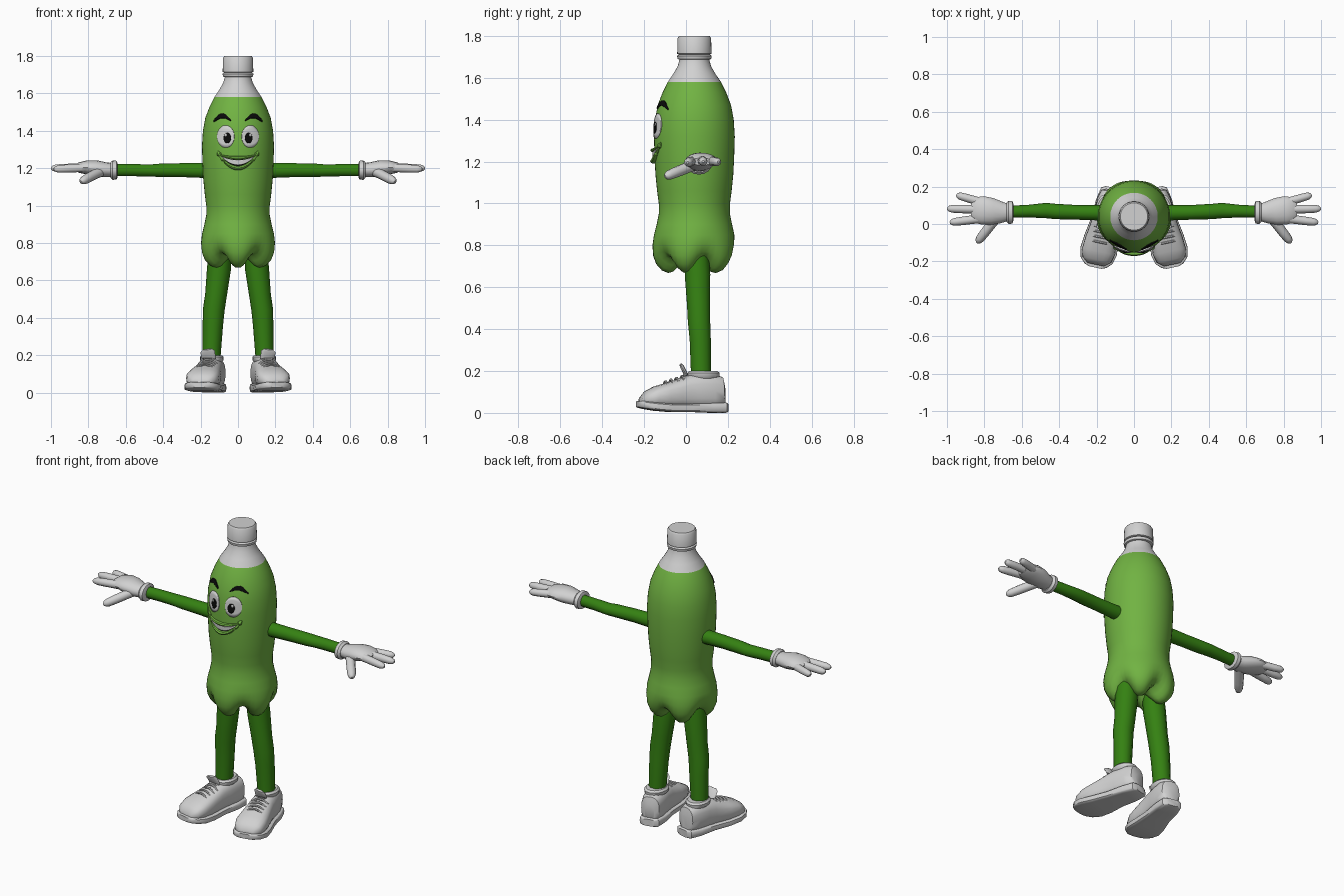
import bpy, bmesh, math
from mathutils import Vector

if "Cube" in bpy.data.objects:
    bpy.data.objects.remove(bpy.data.objects["Cube"])

CY = 0.04  # body axis in y


def material(name, rgb):
    m = bpy.data.materials.new(name)
    m.diffuse_color = (*rgb, 1)
    m.use_nodes = True
    m.node_tree.nodes["Principled BSDF"].inputs["Base Color"].default_value = m.diffuse_color
    return m


GREEN = material("leaf green", (0.165, 0.45, 0.055))
DARK = material("dark green", (0.035, 0.22, 0.006))
WHITE = material("soft white", (0.64, 0.64, 0.64))
BLACK = material("black", (0.003, 0.003, 0.003))


def finish(name, bm, mats, mirror=False, angle=40, recalc=True):
    if recalc:
        bmesh.ops.recalc_face_normals(bm, faces=bm.faces)
    me = bpy.data.meshes.new(name)
    bm.to_mesh(me)
    bm.free()
    ob = bpy.data.objects.new(name, me)
    bpy.context.collection.objects.link(ob)
    for m in mats:
        me.materials.append(m)
    bpy.ops.object.select_all(action='DESELECT')
    ob.select_set(True)
    bpy.context.view_layer.objects.active = ob
    bpy.ops.object.shade_smooth_by_angle(angle=math.radians(angle))
    if mirror:
        ob.modifiers.new("mirror", 'MIRROR')
    return ob


def loft(name, rings, mats, mirror=False, rule=None, angle=40):
    """Skin a stack of closed rings and cap both ends."""
    bm = bmesh.new()
    vs = [[bm.verts.new(p) for p in ring] for ring in rings]
    n = len(vs[0])
    for a, b in zip(vs, vs[1:]):
        for i in range(n):
            bm.faces.new((a[i], a[(i + 1) % n], b[(i + 1) % n], b[i]))
    bm.faces.new(vs[0])
    bm.faces.new(vs[-1])
    if rule:
        for f in bm.faces:
            f.material_index = rule(f.calc_center_median())
    return finish(name, bm, mats, mirror, angle)


def tube(name, pts, mat, mirror=False, n=12):
    """Tube through (x, y, z, side radius, up radius) points."""
    P = [Vector(p[:3]) for p in pts]
    rings = []
    for i, p in enumerate(pts):
        t = (P[min(i + 1, len(P) - 1)] - P[max(i - 1, 0)]).normalized()
        ref = Vector((0, 1, 0)) if abs(t.z) > 0.7 else Vector((0, 0, 1))
        s = t.cross(ref).normalized()
        u = s.cross(t)
        rings.append([P[i] + s * p[3] * math.cos(k * math.tau / n) + u * p[4] * math.sin(k * math.tau / n)
                      for k in range(n)])
    return loft(name, rings, [mat], mirror)


# Bottle body: (z, radius, lobe depth, lobe lift), bottom to top
BODY = [(0.76, 0.02, 0, 0), (0.715, 0.06, 0.1, 0.02), (0.675, 0.10, 0.15, 0.06), (0.668, 0.125, 0.2, 0.07),
        (0.68, 0.155, 0.2, 0.06), (0.71, 0.182, 0.17, 0.04), (0.75, 0.197, 0.11, 0.02), (0.80, 0.2, 0.05, 0.01),
        (0.85, 0.193, 0.01, 0), (0.90, 0.18, 0, 0), (0.95, 0.17, 0, 0), (1.0, 0.17, 0, 0), (1.06, 0.178, 0, 0),
        (1.14, 0.186, 0, 0), (1.22, 0.19, 0, 0), (1.32, 0.193, 0, 0), (1.40, 0.188, 0, 0), (1.47, 0.175, 0, 0),
        (1.53, 0.152, 0, 0), (1.58, 0.127, 0, 0), (1.62, 0.10, 0, 0), (1.655, 0.08, 0, 0), (1.69, 0.07, 0, 0),
        (1.72, 0.068, 0, 0)]


def body_ring(z, r, depth, lift, n=50):
    out = []
    for k in range(n):
        a = -math.pi / 2 + k * math.tau / n
        valley = (0.5 - 0.5 * math.cos(5 * (a + math.pi / 2))) ** 1.5
        rr = r * (1 - depth * valley)
        out.append((rr * math.cos(a), CY + rr * math.sin(a), z + lift * valley))
    return out


loft("bottle_body", [body_ring(*b) for b in BODY], [GREEN, WHITE], rule=lambda c: int(c.z > 1.58))


def stack(name, prof, mat, n=32):
    loft(name, [body_ring(z, r, 0, 0, n) for z, r in prof], [mat])


# Neck ring and screw cap
stack("neck_ring", [(1.685, 0.066), (1.69, 0.08), (1.705, 0.083), (1.713, 0.07)], WHITE)
stack("bottle_cap", [(1.712, 0.076), (1.715, 0.082), (1.79, 0.08), (1.80, 0.073)], WHITE)


def front_y(x, z):
    """Front surface of the body at x, z."""
    for a, b in zip(BODY[8:], BODY[9:]):
        if a[0] <= z <= b[0]:
            r = a[1] + (b[1] - a[1]) * (z - a[0]) / (b[0] - a[0])
            return CY - math.sqrt(r * r - x * x)


def plate(name, cols, off, mat, mirror=False):
    """Thin plate hugging the body front, from (x, low z, high z) columns."""
    bm = bmesh.new()
    grid = []
    for x, lo, hi in cols:
        zs = [lo + (hi - lo) * k / 6 for k in range(7)]
        grid.append([bm.verts.new((x, front_y(x, z) - off, z)) for z in zs])
    for a, b in zip(grid, grid[1:]):
        for k in range(6):
            bm.faces.new((a[k], b[k], b[k + 1], a[k + 1]))
    ob = finish(name, bm, [mat], mirror, recalc=False)
    s = ob.modifiers.new("thickness", 'SOLIDIFY')
    s.thickness, s.offset = 0.008, -1


def oval(cx, cz, w, h, n=16):
    cols = []
    for k in range(n + 1):
        c = -math.cos(math.pi * k / n)
        s = max(0.03, math.sin(math.pi * k / n))
        cols.append((cx + w * c, cz - h * s, cz + h * s))
    return cols


# Eyes, pupils, glints and brows
plate("eye", oval(0.066, 1.37, 0.046, 0.06), 0.006, WHITE, True)
plate("pupil", oval(0.058, 1.362, 0.02, 0.028), 0.009, BLACK, True)
plate("eye_glint", oval(0.066, 1.378, 0.007, 0.008, 8), 0.011, WHITE, True)
brow = []
for k in range(13):
    t = k / 12
    mid = 1.445 + 0.036 * math.sin(math.pi * (0.1 + 0.85 * t))
    h = 0.003 + 0.009 * math.sin(math.pi * t) ** 0.7
    brow.append((0.04 + 0.092 * t, mid - h, mid + h))
plate("eyebrow", brow, 0.007, BLACK, True)


# Smiling mouth: dark opening, teeth, lips and cheek dimples
def smile(w, top, low, corner, n=20):
    cols = []
    for k in range(n + 1):
        t = -1 + 2 * k / n
        cols.append((w * t, low + (corner - low) * t * t - 0.0005, top + (corner - top) * t * t + 0.0005))
    return cols


mouth = smile(0.1, 1.245, 1.212, 1.272)
plate("mouth_opening", mouth, 0.006, BLACK)
plate("teeth", smile(0.088, 1.243, 1.219, 1.262), 0.010, WHITE)


def lip(name, side, dz, r):
    pts = []
    for i, c in enumerate(mouth):
        q = r * (0.35 + 0.65 * math.sin(math.pi * i / 20))
        z = c[side] + dz * math.sin(math.pi * i / 20)
        pts.append((c[0], front_y(c[0], z) - 0.004, z, q * 1.5, q))
    tube(name, pts, GREEN, n=8)


lip("upper_lip", 2, 0.009, 0.010)
lip("lower_lip", 1, -0.010, 0.012)
tube("cheek", [(0.09, front_y(0.09, 1.262), 1.262, 0.006, 0.006), (0.1, front_y(0.1, 1.275) - 0.003, 1.275, 0.013, 0.011),
               (0.108, front_y(0.108, 1.29), 1.29, 0.005, 0.005)], GREEN, True, 8)

# Arms and legs
tube("arm", [(0.15, 0.06, 1.188, 0.042, 0.043), (0.3, 0.062, 1.19, 0.039, 0.039), (0.42, 0.067, 1.189, 0.041, 0.037),
             (0.47, 0.072, 1.188, 0.041, 0.034), (0.56, 0.069, 1.19, 0.034, 0.034), (0.67, 0.065, 1.19, 0.032, 0.034)],
     DARK, True, 10)
tube("leg", [(0.143, 0.072, 0.17, 0.048, 0.05), (0.135, 0.068, 0.35, 0.054, 0.053), (0.13, 0.062, 0.44, 0.058, 0.056),
             (0.118, 0.06, 0.52, 0.058, 0.058), (0.102, 0.055, 0.66, 0.064, 0.064), (0.095, 0.05, 0.78, 0.06, 0.06)],
     DARK, True, 10)

# Gloves
tube("glove_cuff", [(0.645, 0.062, 1.19, 0.045, 0.04), (0.65, 0.062, 1.19, 0.06, 0.05), (0.67, 0.062, 1.19, 0.062, 0.052),
                    (0.682, 0.062, 1.19, 0.05, 0.042)], WHITE, True, 16)
tube("palm", [(0.67, 0.062, 1.19, 0.045, 0.037), (0.71, 0.062, 1.192, 0.058, 0.04), (0.76, 0.067, 1.2, 0.072, 0.043),
              (0.81, 0.073, 1.205, 0.076, 0.037), (0.85, 0.075, 1.203, 0.068, 0.028), (0.868, 0.075, 1.2, 0.05, 0.018)],
     WHITE, True, 16)


def finger(name, a, b, r):
    A, B = Vector(a), Vector(b)
    steps = [(0, 1.05), (0.3, 1), (0.6, 0.98), (0.85, 0.9), (0.95, 0.65), (1, 0.25)]
    tube(name, [(*A.lerp(B, t), r * k, r * k) for t, k in steps], WHITE, True, 10)


finger("outer_finger", (0.81, 0.115, 1.203), (0.95, 0.155, 1.198), 0.022)
finger("middle_finger", (0.82, 0.078, 1.205), (1.0, 0.082, 1.2), 0.023)
finger("inner_finger", (0.81, 0.03, 1.203), (0.985, 0.008, 1.195), 0.023)
finger("thumb", (0.73, 0.04, 1.185), (0.84, -0.1, 1.128), 0.026)

# Shoes, laid out along v (heel to toe) and turned outward
TURN = math.radians(12)


def foot(u, v, z):
    c, s = math.cos(TURN), math.sin(TURN)
    return (0.158 + u * c + v * s, u * s - v * c, z)


def shoe_part(name, sections, power, angle):
    rings = []
    for v, w, lo, hi in sections:
        ring = []
        for k in range(20):
            c, s = math.cos(k * math.tau / 20), math.sin(k * math.tau / 20)
            u = w * math.copysign(abs(c) ** power, c)
            h = math.copysign(abs(s) ** power, s)
            ring.append(foot(u, v, (lo + hi) / 2 + h * (hi - lo) / 2))
        rings.append(ring)
    loft(name, rings, [WHITE], True, angle=angle)


shoe_part("shoe_upper", [(-0.187, 0.03, 0.03, 0.13), (-0.176, 0.054, 0.025, 0.172), (-0.13, 0.066, 0.02, 0.187),
                         (-0.06, 0.069, 0.02, 0.187), (-0.01, 0.072, 0.02, 0.18), (0.03, 0.077, 0.02, 0.165),
                         (0.09, 0.086, 0.02, 0.146), (0.15, 0.09, 0.025, 0.128), (0.195, 0.078, 0.03, 0.105),
                         (0.222, 0.045, 0.035, 0.075)], 0.75, 50)
shoe_part("shoe_sole", [(-0.2, 0.035, 0.004, 0.045), (-0.188, 0.058, 0, 0.05), (-0.12, 0.071, 0, 0.048),
                        (-0.02, 0.076, 0.004, 0.045), (0.08, 0.093, 0.004, 0.045), (0.15, 0.1, 0.01, 0.05),
                        (0.2, 0.087, 0.018, 0.056), (0.228, 0.06, 0.024, 0.058), (0.238, 0.032, 0.028, 0.056)], 0.4, 40)


def ankle(z, w, d):
    return (*foot(0, -0.085, z), w, d)


tube("shoe_collar", [ankle(0.16, 0.05, 0.062), ankle(0.172, 0.062, 0.077), ankle(0.19, 0.064, 0.079),
                     ankle(0.2, 0.054, 0.068)], WHITE, True, 18)
tube("shoe_tongue", [(*foot(0, 0.04, 0.15), 0.035, 0.012), (*foot(0, 0.0, 0.183), 0.04, 0.012),
                     (*foot(0, 0.02, 0.222), 0.038, 0.010), (*foot(0, 0.026, 0.232), 0.025, 0.006)], WHITE, True)
for i in range(4):
    v, z = 0.015 + 0.027 * i, 0.176 - 0.0085 * i
    tube("shoe_lace", [(*foot(u, v + 0.004, z - 9 * u * u), 0.006, 0.006)
                       for u in (-0.05, -0.03, -0.01, 0.01, 0.03, 0.05)], WHITE, True, 6)
